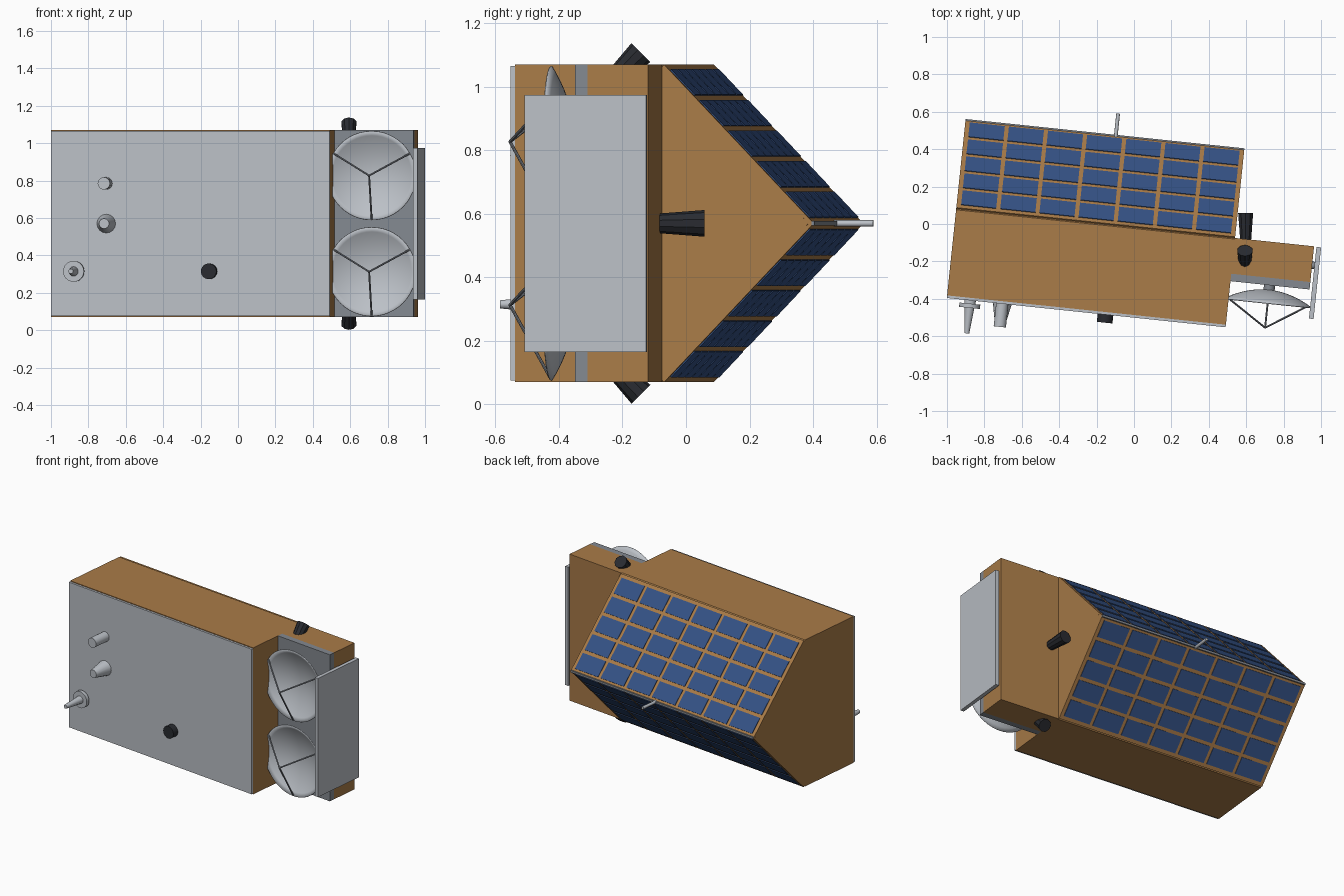
import bpy, bmesh, math
from mathutils import Matrix, Vector

if "Cube" in bpy.data.objects:
    bpy.data.objects.remove(bpy.data.objects["Cube"])

# Whole craft is yawed about z; parts below are laid out in the craft's own axes
YAW = Matrix.Rotation(math.radians(-6), 4, 'Z')
X0, X1, ZC = -0.954, 0.545, 0.57        # hull ends and mid height
HINGE, RIDGE = -0.012, 0.462            # y of panel foot and ridge


def material(name, rgb):
    m = bpy.data.materials.new(name)
    m.diffuse_color = (*rgb, 1)
    m.use_nodes = True
    m.node_tree.nodes["Principled BSDF"].inputs["Base Color"].default_value = m.diffuse_color
    return m


FOIL = material("copper_foil", (0.40, 0.20, 0.065))
CELL = material("solar_blue", (0.035, 0.085, 0.24))
PALE = material("pale_grey", (0.50, 0.53, 0.57))
MID = material("mid_grey", (0.23, 0.25, 0.28))
DARK = material("dark_grey", (0.022, 0.024, 0.03))


def finish(name, bm, mat, matrix=YAW, smooth=False):
    bmesh.ops.recalc_face_normals(bm, faces=bm.faces)
    me = bpy.data.meshes.new(name)
    bm.to_mesh(me)
    bm.free()
    ob = bpy.data.objects.new(name, me)
    bpy.context.collection.objects.link(ob)
    ob.matrix_world = matrix
    me.materials.append(mat)
    if smooth:
        bpy.ops.object.select_all(action='DESELECT')
        ob.select_set(True)
        bpy.context.view_layer.objects.active = ob
        bpy.ops.object.shade_smooth_by_angle(angle=math.radians(35))
    return ob


def add_box(bm, lo, hi):
    lo, hi = Vector(lo), Vector(hi)
    m = Matrix.Translation((lo + hi) / 2) @ Matrix.Diagonal((*(hi - lo), 1))
    bmesh.ops.create_cube(bm, size=1, matrix=m)


def box(name, lo, hi, mat, matrix=YAW):
    bm = bmesh.new()
    add_box(bm, lo, hi)
    return finish(name, bm, mat, matrix)


def rod(name, a, b, r1, r2, mat, sides=16, matrix=YAW, smooth=True):
    """Cylinder or cone from a (radius r1) to b (radius r2)."""
    a, b = Vector(a), Vector(b)
    bm = bmesh.new()
    m = Matrix.Translation((a + b) / 2) @ (b - a).to_track_quat('Z', 'Y').to_matrix().to_4x4()
    bmesh.ops.create_cone(bm, cap_ends=True, segments=sides, radius1=r1, radius2=r2,
                          depth=(b - a).length, matrix=m)
    return finish(name, bm, mat, matrix, smooth)


# Hull: five-sided profile extruded along x
T = 0.012                                # solar panel thickness
bm = bmesh.new()
profile = [(-0.484, 0.07), (HINGE - T, 0.07), (RIDGE - T * 1.4, ZC),
           (HINGE - T, 1.07), (-0.484, 1.07)]
face = bm.faces.new([bm.verts.new((X0, y, z)) for y, z in profile])
out = bmesh.ops.extrude_face_region(bm, geom=[face])
bmesh.ops.translate(bm, vec=(X1 - X0, 0, 0),
                    verts=[v for v in out["geom"] if isinstance(v, bmesh.types.BMVert)])
finish("hull", bm, FOIL)
box("front_plate", (X0, -0.498, 0.075), (X1, -0.484, 1.065), PALE)

# Side bay carrying the dishes
box("side_bay", (X1, -0.21, 0.07), (0.97, -0.018, 1.07), FOIL)
box("bay_plate", (X1, -0.25, 0.07), (0.97, -0.21, 1.07), MID)
box("radiator", (0.983, -0.405, 0.165), (1.008, -0.02, 0.975), PALE)
for z in (0.35, 0.79):
    rod("radiator_standoff", (0.96, -0.12, z), (0.99, -0.12, z), 0.02, 0.02, MID)

# Solar panels: x along the hull, y up the slope, z outward
half = 0.5
slope = Vector((0, RIDGE - HINGE, -half))
length = slope.length
d = slope.normalized()
n = Vector((1, 0, 0)).cross(d)
xc = (X0 + X1) / 2
width = X1 - X0
tilt = Matrix((Vector((1, 0, 0)), d, n)).transposed().to_4x4()
upper = Matrix.Translation((xc, HINGE, ZC + half)) @ tilt
flip = Matrix.Translation((xc, 0, ZC)) @ Matrix.Rotation(math.pi, 4, 'Y') @ Matrix.Translation((-xc, 0, -ZC))
COLS, ROWS, GAP, EDGE = 7, 5, 0.022, 0.024
cw = (width - 2 * EDGE + GAP) / COLS
ch = (length - 2 * EDGE + GAP) / ROWS
for side, m in (("upper", upper), ("lower", flip @ upper)):
    box(side + "_panel", (-width / 2, 0, -T), (width / 2, length, 0), FOIL, YAW @ m)
    bm = bmesh.new()
    for i in range(COLS):
        for j in range(ROWS):
            x, y = -width / 2 + EDGE + i * cw, EDGE + j * ch
            add_box(bm, (x, y, -0.002), (x + cw - GAP, y + ch - GAP, 0.004))
    finish(side + "_solar_cells", bm, CELL, YAW @ m)
box("ridge_strip", (X0, RIDGE - 0.008, ZC - 0.007), (X1, RIDGE + 0.002, ZC + 0.007), MID)
rod("ridge_antenna", (-0.146, 0.45, ZC), (-0.146, 0.578, ZC), 0.01, 0.01, PALE, 12)

# Twin dishes with tripod feed supports
R, RIM, APEX, FEED, DX = 0.238, -0.348, -0.276, -0.478, 0.755
for zc in (ZC - 0.257, ZC + 0.257):
    bm = bmesh.new()
    N, SEG = 10, 48
    pts = [Vector((R * k / N, APEX + (RIM - APEX) * (k / N) ** 2, 0)) for k in range(N + 1)]
    vs = [bm.verts.new(p) for p in pts]
    es = [bm.edges.new(p) for p in zip(vs, vs[1:])]
    bmesh.ops.spin(bm, geom=vs + es, cent=(0, 0, 0), axis=(0, 1, 0),
                   angle=math.tau, steps=SEG, use_duplicate=False)
    bmesh.ops.remove_doubles(bm, verts=bm.verts, dist=1e-4)
    bmesh.ops.translate(bm, vec=(DX, 0, zc), verts=bm.verts)
    dish = finish("dish", bm, PALE, smooth=True)
    mod = dish.modifiers.new("thickness", 'SOLIDIFY')
    mod.thickness, mod.offset = 0.004, 0
    rod("dish_mount", (DX, -0.24, zc), (DX, APEX - 0.001, zc), 0.03, 0.03, MID)
    for a in (30, 150, 270):
        c, s = math.cos(math.radians(a)), math.sin(math.radians(a))
        rod("feed_strut", (DX + R * c * 0.98, RIM, zc + R * s * 0.98), (DX, FEED, zc),
            0.005, 0.005, MID, 8)

# Antennas and sensor on the front plate
rod("tube_antenna", (-0.656, -0.49, 0.785), (-0.656, -0.622, 0.785), 0.033, 0.033, PALE)
rod("cone_antenna", (-0.656, -0.49, ZC), (-0.656, -0.612, ZC), 0.052, 0.027, PALE)
rod("spike_foot", (-0.828, -0.49, 0.315), (-0.828, -0.52, 0.315), 0.03, 0.03, PALE)
rod("spike_disc", (-0.828, -0.515, 0.315), (-0.828, -0.538, 0.315), 0.056, 0.056, PALE, 24)
rod("spike_antenna", (-0.828, -0.535, 0.315), (-0.828, -0.675, 0.315), 0.026, 0.013, PALE)
rod("front_sensor", (-0.101, -0.49, 0.315), (-0.101, -0.541, 0.315), 0.042, 0.042, DARK)

# Thrusters: one straight back, two splayed up and down
I = Matrix.Identity(4)
rod("rear_thruster", (0.597, -0.085, ZC), (0.597, 0.058, ZC), 0.031, 0.042, DARK, 10, I, False)
for s in (1, -1):
    rod("splayed_thruster", (0.593, -0.235, ZC + s * 0.445), (0.593, -0.142, ZC + s * 0.538),
        0.031, 0.042, DARK, 10, I, False)
